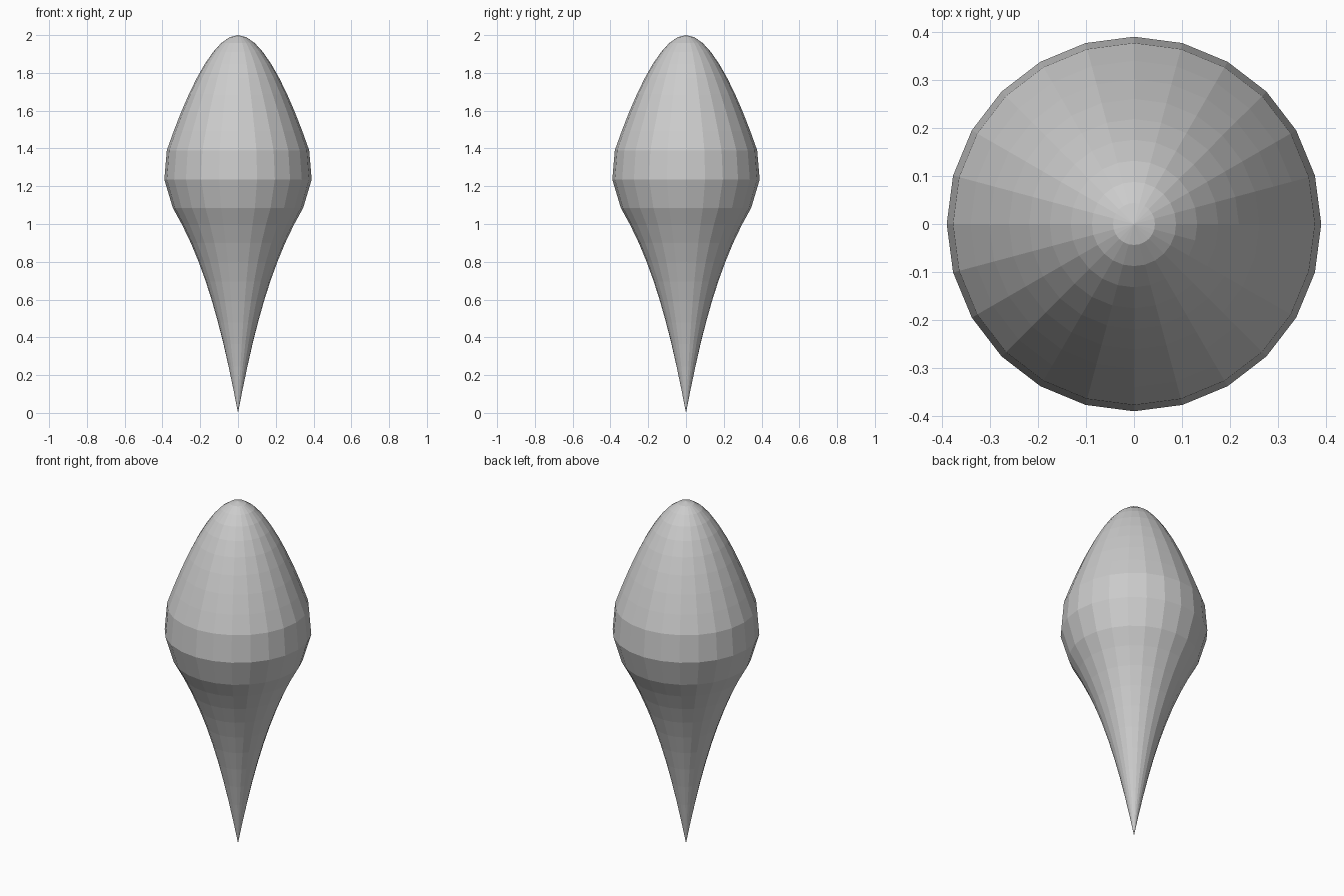
import bpy
import bmesh
import math
from mathutils import Vector
from mathutils.geometry import interpolate_bezier

cube = bpy.data.objects.get("Cube")
if cube:
    bpy.data.objects.remove(cube, do_unlink=True)

SIDES = 24


def curve(points, steps):
    """Sample a cubic curve of (radius, height) points."""
    return interpolate_bezier(*[Vector((r, 0, z)) for r, z in points], steps)


# Single grey material
grey = bpy.data.materials.new("light_grey")
grey.use_nodes = True
colour = (0.6, 0.6, 0.6, 1)
grey.diffuse_color = colour
grey.node_tree.nodes["Principled BSDF"].inputs["Base Color"].default_value = colour

# Profile: tapering stem, faceted belly, rounded dome
stem = curve([(0, 0), (0.08, 0.42), (0.17, 0.79), (0.345, 1.085)], 11)
belly = [Vector((0.39, 0, 1.235))]
dome = curve([(0.377, 1.39), (0.27, 1.7), (0.13, 2), (0, 2)], 10)
profile = stem + belly + dome

# Turn the profile around the vertical axis
bm = bmesh.new()
verts = [bm.verts.new(p) for p in profile]
edges = [bm.edges.new(pair) for pair in zip(verts, verts[1:])]
bmesh.ops.spin(bm, geom=verts + edges, cent=(0, 0, 0), axis=(0, 0, 1),
               angle=2 * math.pi, steps=SIDES)
bmesh.ops.remove_doubles(bm, verts=bm.verts[:], dist=0.0005)
bmesh.ops.recalc_face_normals(bm, faces=bm.faces[:])

mesh = bpy.data.meshes.new("teardrop_body")
bm.to_mesh(mesh)
bm.free()
mesh.materials.append(grey)
body = bpy.data.objects.new("teardrop_body", mesh)
bpy.context.scene.collection.objects.link(body)
